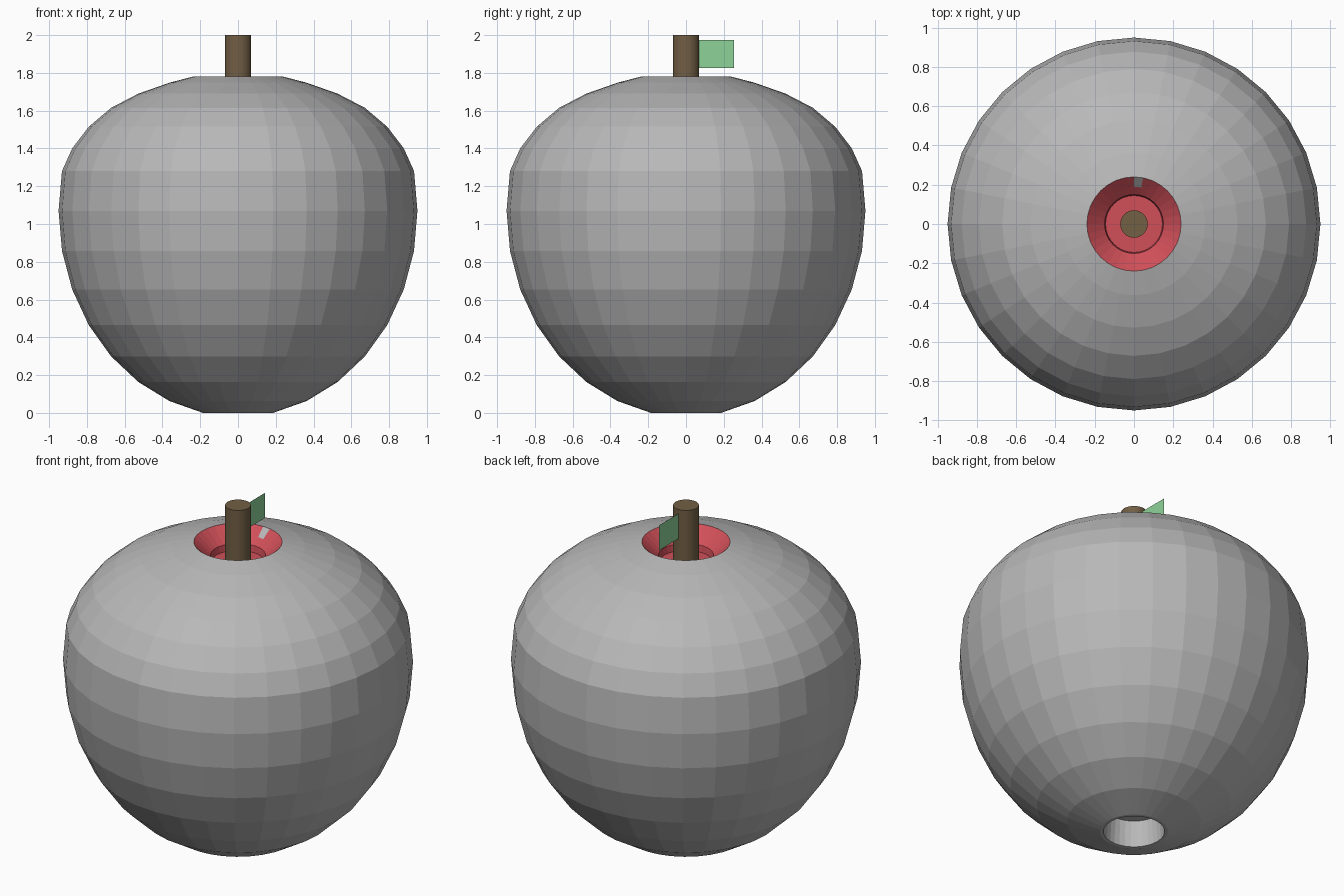
import bpy, bmesh, math

if "Cube" in bpy.data.objects:
    bpy.data.objects.remove(bpy.data.objects["Cube"])

SEG = 32


def material(name, rgb):
    m = bpy.data.materials.new(name)
    m.diffuse_color = (*rgb, 1)
    m.use_nodes = True
    m.node_tree.nodes["Principled BSDF"].inputs["Base Color"].default_value = m.diffuse_color
    return m


GREY = material("grey skin", (0.48, 0.48, 0.48))
RED = material("red flesh", (0.64, 0.08, 0.10))
BROWN = material("brown wood", (0.17, 0.115, 0.06))
GREEN = material("leaf green", (0.27, 0.65, 0.32))


def finish(bm, name, mats):
    me = bpy.data.meshes.new(name)
    bm.to_mesh(me)
    bm.free()
    for m in mats:
        me.materials.append(m)
    ob = bpy.data.objects.new(name, me)
    bpy.context.collection.objects.link(ob)
    return ob


def lathe(name, profile, mats, cap_start=False, cap_end=False, rule=None):
    """Revolve (radius, z) points around z; a profile going up gives outward faces."""
    bm = bmesh.new()
    rings = [[bm.verts.new((r * math.cos(2 * math.pi * i / SEG),
                            r * math.sin(2 * math.pi * i / SEG), z))
              for i in range(SEG)] for r, z in profile]
    for k, (a, b) in enumerate(zip(rings, rings[1:])):
        for i in range(SEG):
            j = (i + 1) % SEG
            f = bm.faces.new((a[i], a[j], b[j], b[i]))
            if rule:
                f.material_index = rule(k, i)
    if cap_start:
        bm.faces.new(rings[0][::-1])
    if cap_end:
        bm.faces.new(rings[-1])
    return finish(bm, name, mats)


# Skin: sphere profile with flattened shoulders and a blind hole underneath
R, MID, H = 0.95, 1.07, 1.09
lower = [(R * math.sin(k * math.pi / 16), MID - H * math.cos(k * math.pi / 16))
         for k in range(2, 9)]
upper = [(0.932, 1.28), (0.878, 1.40), (0.79, 1.515), (0.672, 1.615),
         (0.528, 1.69), (0.363, 1.748), (0.24, 1.78)]
lathe("apple_skin", [(0.155, 0.155), (0.166, 0.0), (0.185, 0.0)] + lower + upper,
      [GREY], cap_start=True)

# Red dimple around the stem, with one bare grey facet at the back
lathe("stem_dimple", [(0.24, 1.78), (0.19, 1.735), (0.15, 1.70), (0.145, 1.66)],
      [RED, GREY], cap_end=True,
      rule=lambda k, i: 1 if k == 0 and i == SEG // 4 - 1 else 0)

# Stem
lathe("stem", [(0.07, 1.6), (0.07, 2.0)], [BROWN], cap_start=True, cap_end=True)

# Flat leaf
bm = bmesh.new()
bm.faces.new([bm.verts.new((0, y, z)) for y, z in
              ((0.065, 1.825), (0.255, 1.825), (0.255, 1.975), (0.065, 1.975))])
finish(bm, "leaf", [GREEN])
